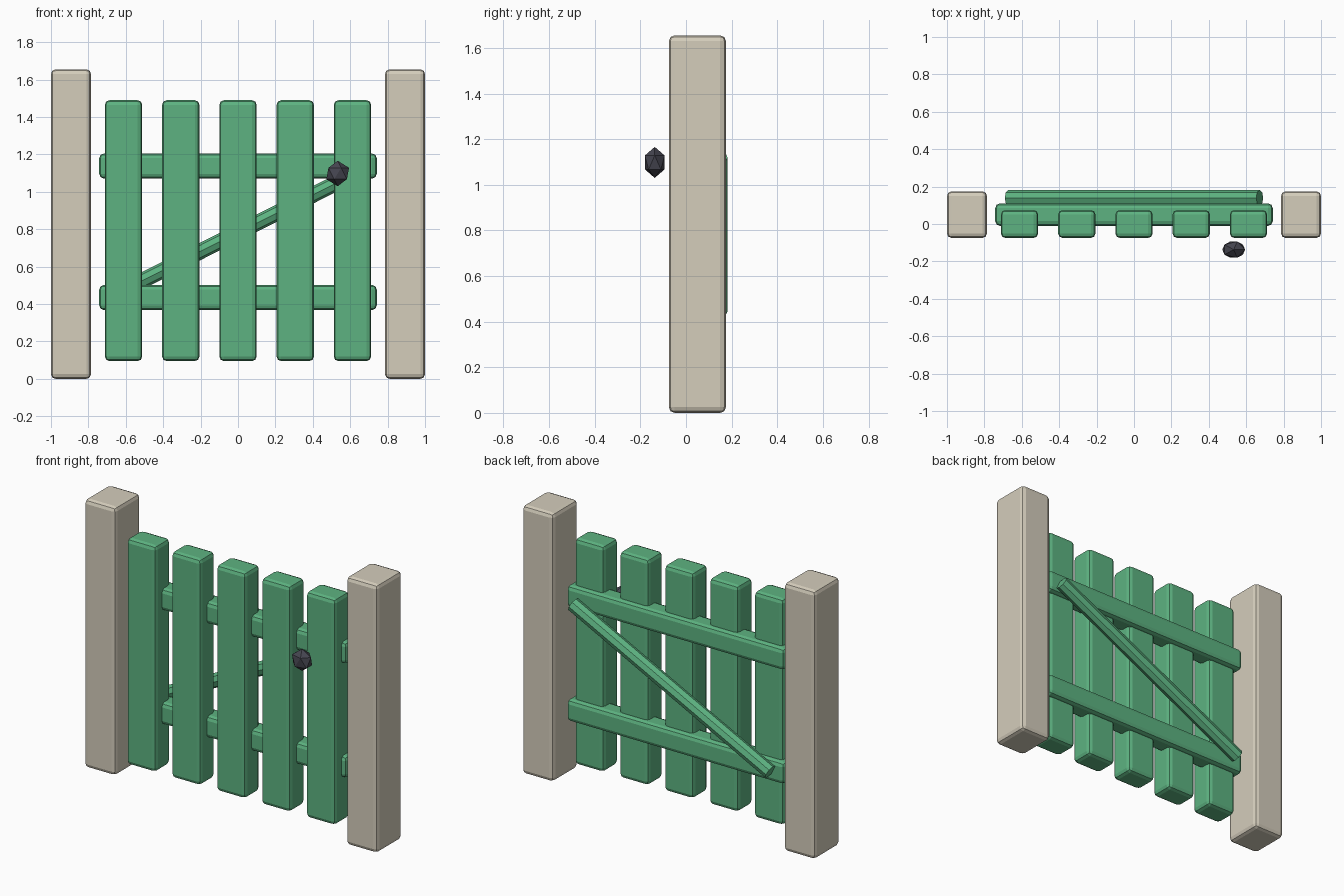
import bpy
from mathutils import Vector

if "Cube" in bpy.data.objects:
    bpy.data.objects.remove(bpy.data.objects["Cube"])


def material(name, rgb):
    m = bpy.data.materials.new(name)
    m.diffuse_color = (*rgb, 1)
    m.use_nodes = True
    m.node_tree.nodes["Principled BSDF"].inputs["Base Color"].default_value = m.diffuse_color
    return m


GREEN = material("green_paint", (0.11, 0.45, 0.22))
STONE = material("pale_stone", (0.66, 0.61, 0.50))
IRON = material("dark_iron", (0.06, 0.06, 0.08))


def block(name, lo, hi, mat, bevel):
    """Box between two corners with softened edges."""
    lo, hi = Vector(lo), Vector(hi)
    bpy.ops.mesh.primitive_cube_add(size=1, location=(lo + hi) / 2)
    ob = bpy.context.object
    ob.name = name
    ob.scale = hi - lo
    bpy.ops.object.transform_apply(location=False, rotation=False, scale=True)
    ob.data.materials.append(mat)
    mod = ob.modifiers.new("soft_edges", "BEVEL")
    mod.width = bevel
    mod.segments = 2
    return ob


# Gate posts
for side, x in (("left", -0.893), ("right", 0.893)):
    block(f"{side}_post", (x - 0.107, -0.075, 0), (x + 0.107, 0.175, 1.655), STONE, 0.025)

# Upright pickets
for i in range(5):
    x = (i - 2) * 0.306
    block(f"picket_{i + 1}", (x - 0.1, -0.075, 0.095), (x + 0.1, 0.075, 1.49), GREEN, 0.025)

# Cross rails
for name, z in (("lower_rail", 0.435), ("upper_rail", 1.138)):
    block(name, (-0.742, -0.01, z - 0.067), (0.742, 0.11, z + 0.067), GREEN, 0.025)

# Diagonal brace behind the rails
a, b = Vector((-0.672, 0.14, 0.445)), Vector((0.672, 0.14, 1.12))
bpy.ops.mesh.primitive_cylinder_add(vertices=8, radius=0.042, depth=(b - a).length, location=(a + b) / 2)
brace = bpy.context.object
brace.name = "diagonal_brace"
brace.rotation_euler = (b - a).to_track_quat("Z", "Y").to_euler()
brace.data.materials.append(GREEN)

# Faceted latch knob
bpy.ops.mesh.primitive_ico_sphere_add(subdivisions=1, radius=0.068, location=(0.533, -0.137, 1.098))
knob = bpy.context.object
knob.name = "latch_knob"
knob.scale.y = 0.75
knob.data.materials.append(IRON)
